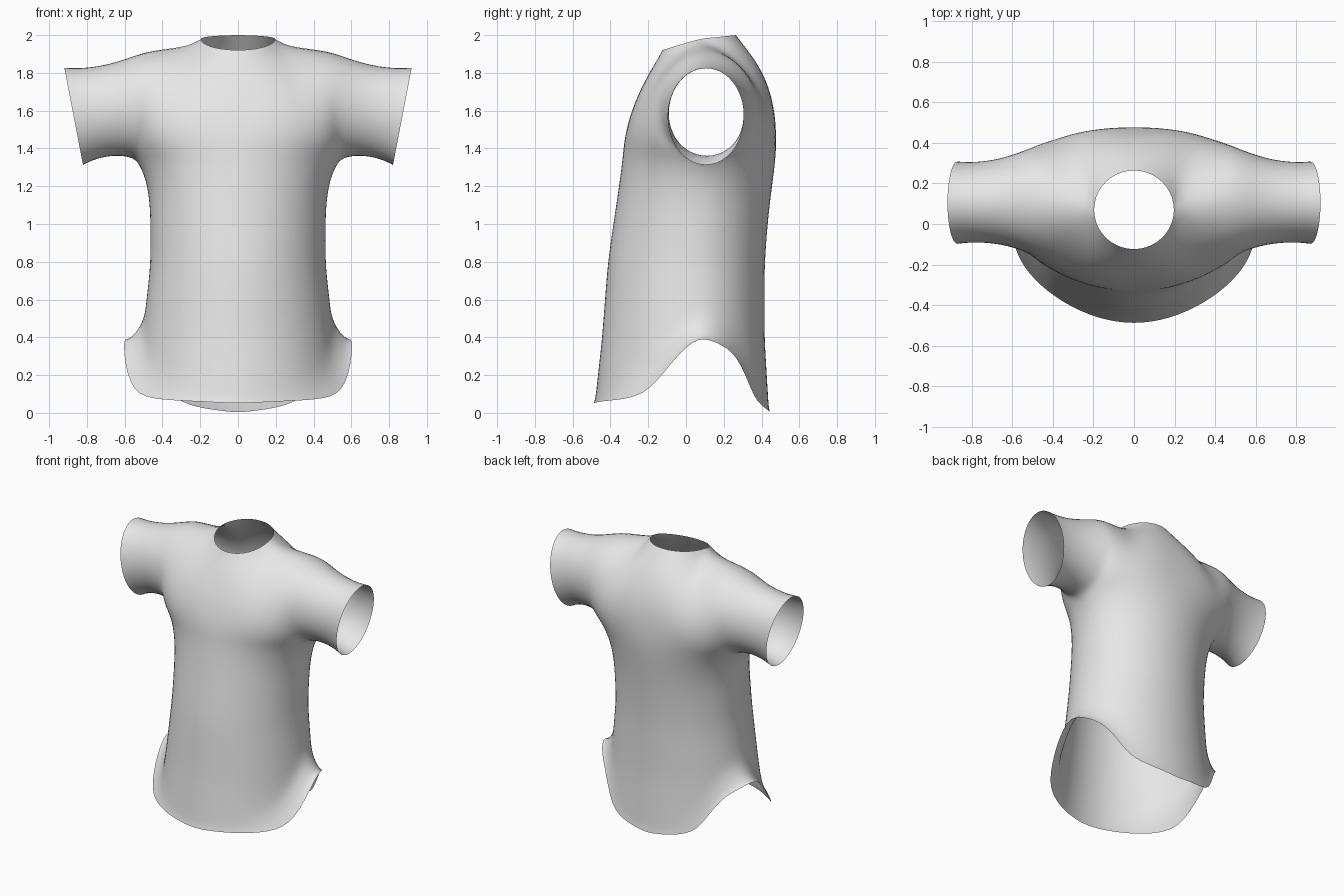
import bpy, bmesh
from math import sin, cos, pi
from mathutils import Vector

cube = bpy.data.objects.get("Cube")
if cube:
    bpy.data.objects.remove(cube, do_unlink=True)

COLS, YOKE_ROWS, BODY_ROWS, SLEEVE_ROWS = 10, 12, 18, 7
ARMPIT_Z = 1.34

# Torso sections: height, half width, front y, side y, back y
TORSO = [(0.0, .56, -.495, .03, .445), (.4, .512, -.45, .04, .42),
         (.8, .468, -.42, .05, .42), (1.1, .47, -.375, .07, .445),
         (1.27, .495, -.35, .1, .47), (ARMPIT_Z, .54, -.34, .115, .48)]
# Hem height by angle in degrees, from front centre to back centre
HEM = [(0, .05), (43, .07), (57, .09), (67, .14), (76, .26), (86, .36), (93, .4),
       (103, .39), (122, .33), (131, .26), (137, .17), (144, .08), (156, .03), (180, 0)]


def sample(table, key):
    """Linear lookup in a table sorted by its first column."""
    for a, b in zip(table, table[1:]):
        if key <= b[0]:
            f = (key - a[0]) / (b[0] - a[0])
            return [p + (q - p) * f for p, q in zip(a[1:], b[1:])]
    return list(table[-1][1:])


def torso(u, front, z, flare=0.0):
    """Point on the torso; u runs from the centre line to the side seam."""
    width, y_front, y_side, y_back = sample(TORSO, z)
    y_mid = y_front if front else y_back
    angle = u * pi / 2
    return Vector(((width + flare) * sin(angle),
                   y_side + (y_mid - y_side) * cos(angle), z))


def armhole(v, front):
    """Half ring from armpit to shoulder."""
    a = pi * v
    side = -1 if front else 1
    return Vector((.52 + .02 * cos(a), .115 + side * .265 * sin(a), 1.63 - .29 * cos(a)))


def cuff(v, front):
    """Half ring of the tilted sleeve opening."""
    a = pi * v
    side = -1 if front else 1
    return Vector((.87 - .05 * cos(a), .105 + side * .205 * sin(a), 1.57 - .26 * cos(a)))


def neck_and_shoulder(u, front):
    """Quarter of the neckline, then the shoulder seam."""
    if u <= .5:
        a = u * pi
        side, lift = (-1, -.06) if front else (1, .02)
        return Vector((.2 * sin(a), .07 + side * .197 * cos(a), 1.98 + lift * cos(a)))
    return Vector((.2, .07, 1.98)).lerp(armhole(1, front), u * 2 - 1)


def centre_line(v, front):
    a, b = torso(0, front, ARMPIT_Z), neck_and_shoulder(0, front)
    f = v ** (1.7 if front else 3)
    return Vector((0, a.y + (b.y - a.y) * f, a.z + (b.z - a.z) * v))


def yoke(u, v, front):
    """Patch blended from its four border curves."""
    p, q = u ** 1.5, v * v
    low, high = torso(u, front, ARMPIT_Z), neck_and_shoulder(u, front)
    across = centre_line(v, front).lerp(armhole(v, front), p)
    upward = low.lerp(high, q)
    low_c = torso(0, front, ARMPIT_Z).lerp(armhole(0, front), p)
    high_c = neck_and_shoulder(0, front).lerp(armhole(1, front), p)
    return across + upward - low_c.lerp(high_c, q)


def body(u, t, front):
    """Torso panel below the armpit, with the hem curling out at the sides."""
    degrees = 90 * u if front else 180 - 90 * u
    hem = sample(HEM, degrees)[0]
    z = hem + (ARMPIT_Z - hem) * (1 - t) ** 1.4
    curl = max(0, 1 - (z - hem) / .16) ** 2
    return torso(u, front, z, .09 * curl * sin(u * pi / 2) ** 2)


def sleeve(s, v, front):
    """Sleeve panel, slightly pinched between armhole and cuff."""
    p = armhole(v, front).lerp(cuff(v, front), s)
    mid = (armhole(0, front) + armhole(1, front)).lerp(cuff(0, front) + cuff(1, front), s) / 2
    pinch = 1 - .1 * sin(pi * s)
    return Vector((p.x, mid.y + (p.y - mid.y) * pinch, mid.z + (p.z - mid.z) * pinch))


def add_panel(bm, func, nu, nv, front, side):
    grid = []
    for i in range(nu + 1):
        row = []
        for j in range(nv + 1):
            p = func(i / nu, j / nv, front)
            row.append(bm.verts.new((p.x * side, p.y, p.z)))
        grid.append(row)
    for r0, r1 in zip(grid, grid[1:]):
        for j in range(nv):
            quad = [r0[j], r1[j], r1[j + 1], r0[j + 1]]
            bm.faces.new(quad if front == (side > 0) else quad[::-1])


# Sew the panels for each side, front and back
bm = bmesh.new()
for side in (1, -1):
    for front in (True, False):
        add_panel(bm, yoke, COLS, YOKE_ROWS, front, side)
        add_panel(bm, lambda u, t, f: body(u, 1 - t, f), COLS, BODY_ROWS, front, side)
        add_panel(bm, sleeve, SLEEVE_ROWS, YOKE_ROWS, front, side)
bmesh.ops.remove_doubles(bm, verts=bm.verts, dist=.0005)

# Relax the seams, leaving the openings in place
for _ in range(3):
    inner = [v for v in bm.verts if not v.is_boundary]
    bmesh.ops.smooth_vert(bm, verts=inner, factor=.5,
                          use_axis_x=True, use_axis_y=True, use_axis_z=True)
for face in bm.faces:
    face.smooth = True

mesh = bpy.data.meshes.new("shirt")
bm.to_mesh(mesh)
bm.free()
shirt = bpy.data.objects.new("shirt", mesh)
bpy.context.collection.objects.link(shirt)
subdivision = shirt.modifiers.new("subdivision", 'SUBSURF')
subdivision.levels = subdivision.render_levels = 1

# Plain grey cloth
cloth = bpy.data.materials.new("grey cloth")
cloth.use_nodes = True
grey = (.8, .8, .8, 1)
cloth.diffuse_color = grey
bsdf = next(n for n in cloth.node_tree.nodes if n.type == 'BSDF_PRINCIPLED')
bsdf.inputs["Base Color"].default_value = grey
mesh.materials.append(cloth)
